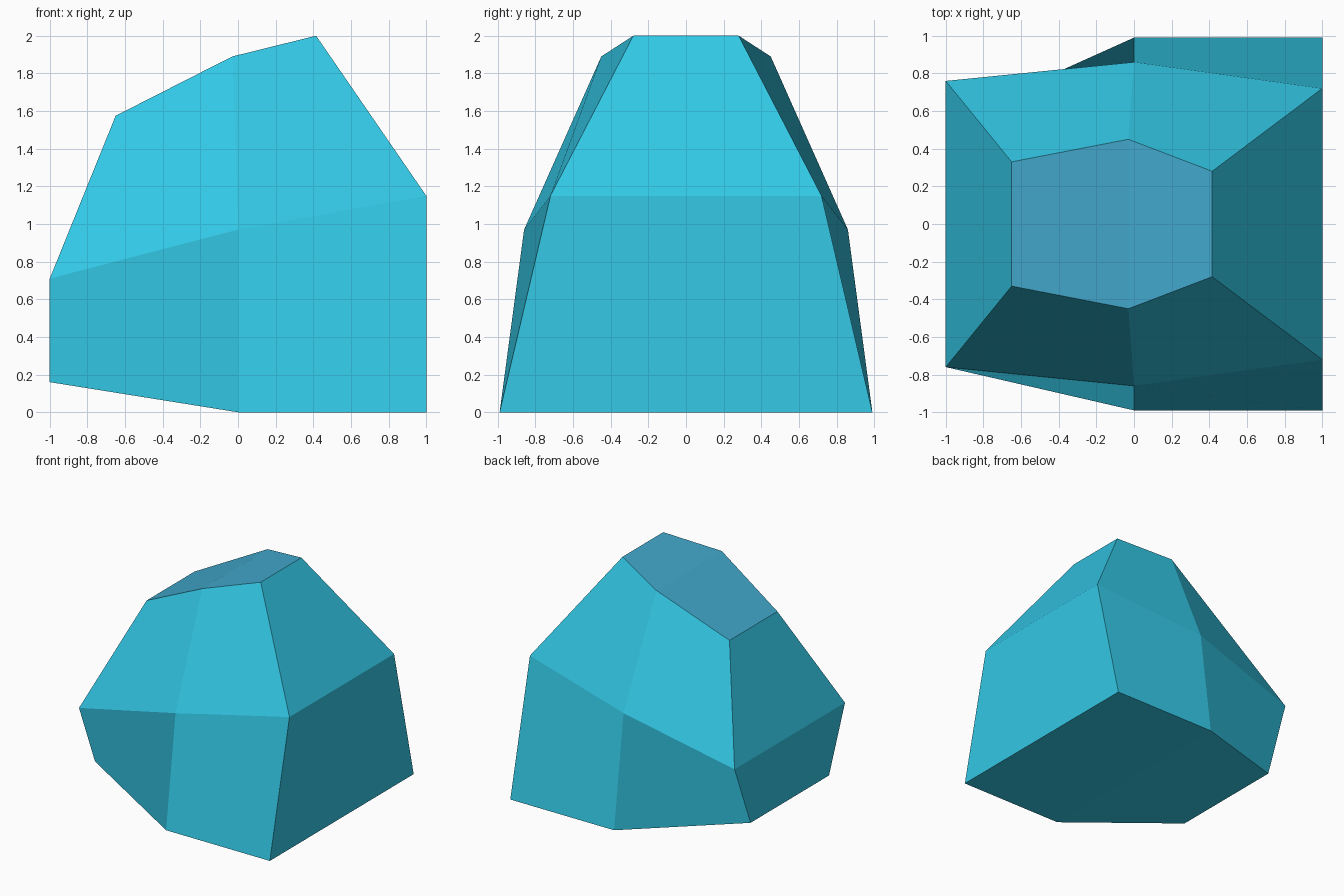
import bpy
import bmesh

if "Cube" in bpy.data.objects:
    bpy.data.objects.remove(bpy.data.objects["Cube"])


def material(name, rgb):
    m = bpy.data.materials.new(name)
    m.diffuse_color = (*rgb, 1.0)
    m.use_nodes = True
    m.node_tree.nodes["Principled BSDF"].inputs["Base Color"].default_value = m.diffuse_color
    return m


# Three levels of stations along x: (x, half width in y, z)
LEVELS = [
    [(-1.0, 0.54, 0.16), (0.0, 0.99, 0.0), (1.0, 0.99, 0.0)],
    [(-1.0, 0.76, 0.71), (0.0, 0.86, 0.97), (1.0, 0.72, 1.15)],
    [(-0.65, 0.33, 1.575), (-0.03, 0.45, 1.89), (0.415, 0.28, 2.0)],
]

bm = bmesh.new()
front = [[bm.verts.new((x, -y, z)) for x, y, z in row] for row in LEVELS]
back = [[bm.verts.new((x, y, z)) for x, y, z in row] for row in LEVELS]

for k in range(2):
    # Front and back facets
    for i in range(2):
        f, b = front, back
        bm.faces.new((f[k][i + 1], f[k + 1][i + 1], f[k + 1][i], f[k][i]))
        bm.faces.new((b[k][i], b[k + 1][i], b[k + 1][i + 1], b[k][i + 1]))
    # Left and right end facets
    bm.faces.new((back[k][0], front[k][0], front[k + 1][0], back[k + 1][0]))
    bm.faces.new((front[k][2], back[k][2], back[k + 1][2], front[k + 1][2]))

for i in range(2):
    # Underside, then the blue-grey cap
    bm.faces.new((front[0][i], back[0][i], back[0][i + 1], front[0][i + 1]))
    cap = bm.faces.new((front[2][i], front[2][i + 1], back[2][i + 1], back[2][i]))
    cap.material_index = 1

mesh = bpy.data.meshes.new("faceted_rock")
bm.to_mesh(mesh)
bm.free()
mesh.materials.append(material("cyan", (0.033, 0.578, 0.791)))
mesh.materials.append(material("dusty blue", (0.054, 0.392, 0.604)))
rock = bpy.data.objects.new("faceted_rock", mesh)
bpy.context.collection.objects.link(rock)
